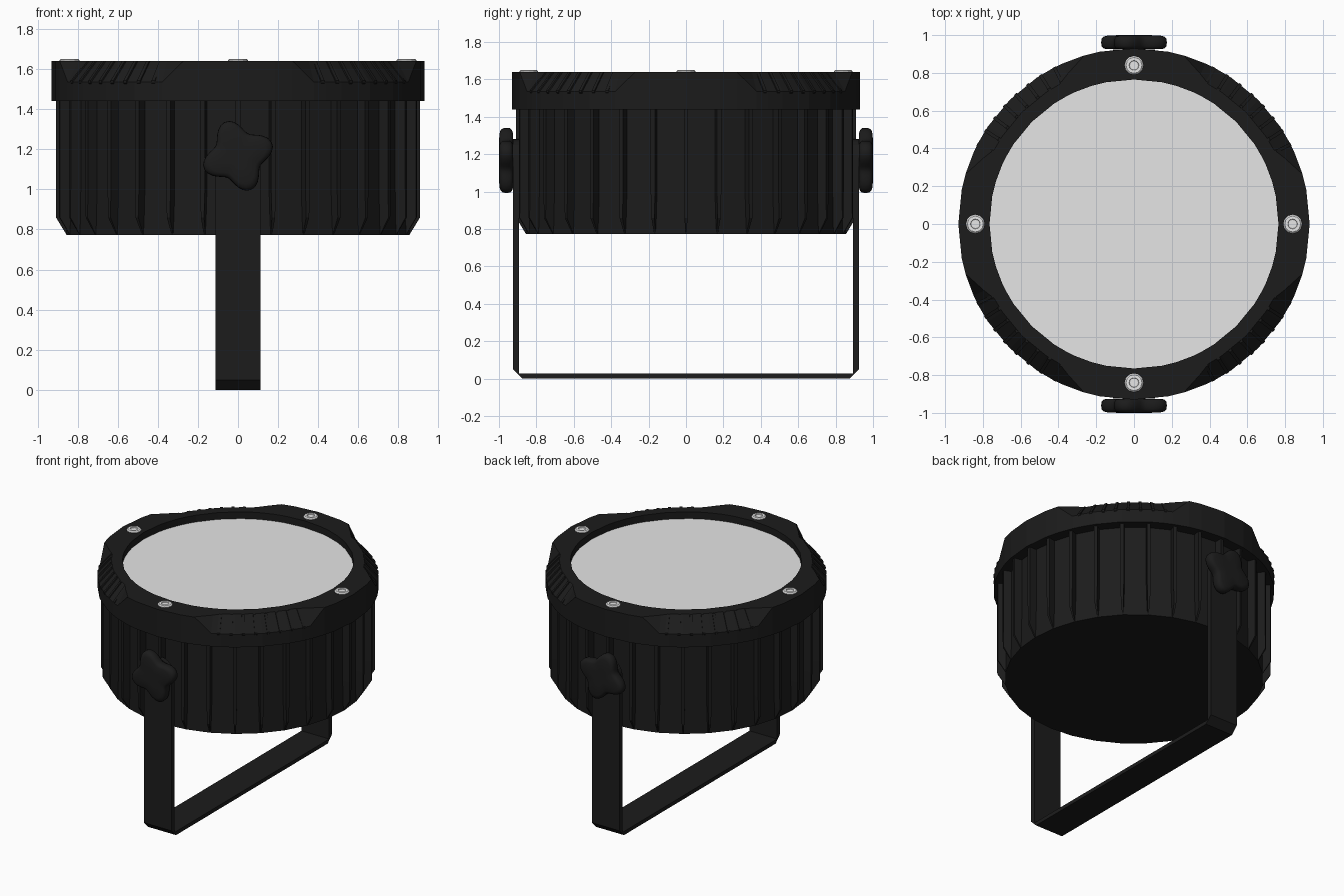
import bpy, bmesh
from math import sin, cos, pi, radians
from mathutils import Vector

cube = bpy.data.objects.get("Cube")
if cube:
    bpy.data.objects.remove(cube)


def material(name, rgb):
    m = bpy.data.materials.new(name)
    m.use_nodes = True
    m.diffuse_color = (*rgb, 1)
    m.node_tree.nodes["Principled BSDF"].inputs["Base Color"].default_value = (*rgb, 1)
    return m


BLACK = material("matte_black", (0.0115, 0.0115, 0.0115))
LENS = material("frosted_grey", (0.79, 0.79, 0.79))
STEEL = material("screw_steel", (0.8, 0.8, 0.8))
SIDES = 32


def finish(name, bm, mat, smooth=False):
    bmesh.ops.recalc_face_normals(bm, faces=bm.faces)
    me = bpy.data.meshes.new(name)
    bm.to_mesh(me)
    bm.free()
    ob = bpy.data.objects.new(name, me)
    bpy.context.collection.objects.link(ob)
    me.materials.append(mat)
    if smooth:
        for p in me.polygons:
            p.use_smooth = True


def polar(r, a, z):
    return Vector((r * cos(a), r * sin(a), z))


def loft(bm, rings, caps=True, closed=False):
    """Skin a list of equal point rings with quads."""
    vs = [[bm.verts.new(p) for p in ring] for ring in rings]
    pairs = list(zip(vs, vs[1:])) + ([(vs[-1], vs[0])] if closed else [])
    for a, b in pairs:
        for i in range(len(a)):
            j = (i + 1) % len(a)
            bm.faces.new((a[i], a[j], b[j], b[i]))
    if caps:
        bm.faces.new(vs[0])
        bm.faces.new(vs[-1])


def turned(profile, sides=SIDES):
    return [[polar(r, 2 * pi * i / sides, z) for i in range(sides)] for r, z in profile]


def sideways(angle, distance):
    return Vector((-sin(angle), cos(angle), 0)) * distance


def slab(bm, outline, angle, width):
    """Extrude an (r, z) outline sideways into a radial plate."""
    side = sideways(angle, width / 2)
    pts = [polar(r, angle, z) for r, z in outline]
    loft(bm, [[p - side for p in pts], [p + side for p in pts]])


# Housing drum
bm = bmesh.new()
loft(bm, turned([(0.855, 0.773), (0.855, 1.5)]))
finish("housing", bm, BLACK)

# Cooling fins, narrowing and sloping back into the drum at the base
bm = bmesh.new()
for i in range(SIDES):
    a = 2 * pi * i / SIDES
    sections = [(0.908, 1.46, 0.012), (0.908, 1.0, 0.012), (0.908, 0.86, 0.008), (0.856, 0.774, 0.004)]
    loft(bm, [[polar(r, a, z) + sideways(a, d) for r, d in ((0.8, -w), (rim, -w), (rim, w), (0.8, w))]
              for rim, z, w in sections])
finish("cooling_fins", bm, BLACK)

# Bezel ring: each diagonal has a sloped scallop that narrows inwards
# Stations are (angle, outer edge height, radius where the slope starts)
TOP, LOW, RIM = 1.64, 1.535, 0.838
quarter = [(0, TOP, 0.925), (11.25, TOP, 0.925), (17, TOP, 0.925), (24, LOW, 0.868),
           (28, LOW, RIM), (33.75, LOW, RIM), (45, LOW, RIM), (56.25, LOW, RIM),
           (62, LOW, RIM), (66, LOW, 0.868), (73, TOP, 0.925), (78.75, TOP, 0.925)]
stations = [(radians(a + 90 * q), z, r) for q in range(4) for a, z, r in quarter]
bm = bmesh.new()
rings = [[polar(r, a, z) for a, _, _ in stations]
         for r, z in ((0.765, TOP), (0.77, 1.44), (0.93, 1.44))]
rings.append([polar(0.93, a, z) for a, z, _ in stations])
rings.append([polar(r, a, TOP) for a, _, r in stations])
loft(bm, rings, caps=False, closed=True)
finish("bezel", bm, BLACK)

# Low grip ribs on the scallops
bm = bmesh.new()
for q in range(4):
    for i in range(8):
        slab(bm, [(0.82, 1.6), (0.836, TOP), (0.847, TOP), (0.932, 1.542), (0.932, 1.53), (0.9, 1.5)],
             radians(90 * q + 27 + i * 36 / 7), 0.018)
finish("grip_ribs", bm, BLACK)

# Lens
bm = bmesh.new()
loft(bm, turned([(0.769, 1.56), (0.769, 1.59)]))
finish("lens", bm, LENS)

# Screws with a recessed socket
for i in range(4):
    bm = bmesh.new()
    head = [(0.05, 1.63), (0.05, 1.644), (0.042, 1.651), (0.026, 1.651), (0.024, 1.645)]
    loft(bm, turned(head, 12))
    bmesh.ops.translate(bm, verts=bm.verts, vec=polar(0.84, i * pi / 2, 0))
    finish("screw_%d" % (i + 1), bm, STEEL)

# Bracket: folded strap with clipped outer corners
half = [(0.925, 1.17), (0.925, 0.05), (0.875, 0)]
inner = [(0.892, 0.027), (0.892, 1.17)]
path = ([(-y, z) for y, z in half] + [(y, z) for y, z in reversed(half)]
        + list(reversed(inner)) + [(-y, z) for y, z in inner])
bm = bmesh.new()
loft(bm, [[Vector((x, y, z)) for y, z in path] for x in (-0.112, 0.112)])
finish("bracket", bm, BLACK)

# Bracket eyes, pivots and star knobs on both ends
LOBES = 48
for name, s in (("front", -1), ("back", 1)):
    bm = bmesh.new()
    for radius, y0, y1 in ((0.112, 0.892, 0.925), (0.06, 0.8, 0.95)):
        loft(bm, [[Vector((radius * cos(2 * pi * i / 24), s * y, 1.17 + radius * sin(2 * pi * i / 24)))
                   for i in range(24)] for y in (y0, y1)])
    finish(name + "_pivot", bm, BLACK)

    bm = bmesh.new()
    rings = []
    for y, k in ((0.926, 0.85), (0.93, 0.93), (0.942, 0.99), (0.962, 1), (0.98, 0.985),
                 (0.992, 0.92), (0.998, 0.8), (1.0, 0.4)):
        ring = []
        for i in range(LOBES):
            a = 2 * pi * i / LOBES
            r = k * (0.152 + 0.03 * cos(4 * (a - radians(20))))
            ring.append(Vector((r * cos(a), s * y, 1.167 + r * sin(a))))
        rings.append(ring)
    loft(bm, rings)
    finish(name + "_knob", bm, BLACK, smooth=True)
